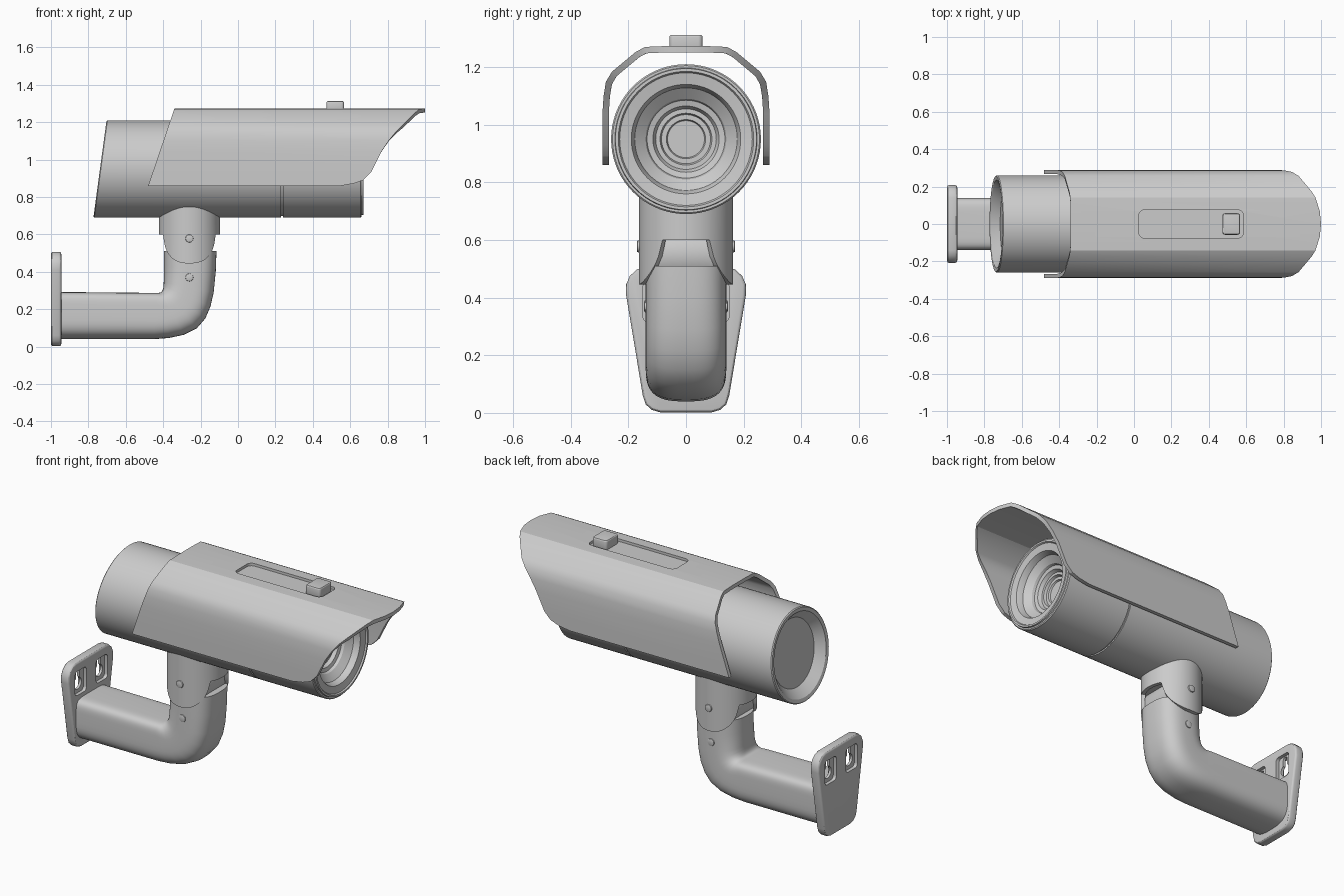
import bpy, bmesh
from math import sin, cos, pi, copysign, sqrt

if "Cube" in bpy.data.objects:
    bpy.data.objects.remove(bpy.data.objects["Cube"])


def make(name, verts, faces):
    me = bpy.data.meshes.new(name)
    me.from_pydata(verts, [], faces)
    ob = bpy.data.objects.new(name, me)
    bpy.context.collection.objects.link(ob)
    return ob


def fix_normals(ob):
    bm = bmesh.new()
    bm.from_mesh(ob.data)
    bmesh.ops.recalc_face_normals(bm, faces=bm.faces)
    bm.to_mesh(ob.data)
    bm.free()


def finish(ob, angle=30):
    bpy.ops.object.select_all(action='DESELECT')
    bpy.context.view_layer.objects.active = ob
    ob.select_set(True)
    bpy.ops.object.convert(target='MESH')
    bpy.ops.object.shade_smooth_by_angle(angle=angle * pi / 180)


def loft(name, rings, closed_ends=True):
    n = len(rings[0])
    faces = [(k * n + i, k * n + (i + 1) % n, (k + 1) * n + (i + 1) % n, (k + 1) * n + i)
             for k in range(len(rings) - 1) for i in range(n)]
    if closed_ends:
        faces += [tuple(range(n)), tuple(range((len(rings) - 1) * n, len(rings) * n))]
    ob = make(name, [p for r in rings for p in r], faces)
    fix_normals(ob)
    return ob


def prism(name, pts, axis, a, b):
    put = {'x': lambda u, v, w: (w, u, v), 'y': lambda u, v, w: (u, w, v),
           'z': lambda u, v, w: (u, v, w)}[axis]
    return loft(name, [[put(u, v, w) for u, v in pts] for w in (a, b)])


def rrect(cx, cy, w, h, r, n=5):
    pts = []
    for q, (sx, sy) in enumerate([(1, 1), (-1, 1), (-1, -1), (1, -1)]):
        for i in range(n + 1):
            t = (q + i / n) * pi / 2
            pts.append((cx + sx * (w / 2 - r) + r * cos(t), cy + sy * (h / 2 - r) + r * sin(t)))
    return pts


def circle(cx, cy, r, n=32):
    return [(cx + r * cos(2 * pi * i / n), cy + r * sin(2 * pi * i / n)) for i in range(n)]


def bevel(ob, w, seg=3):
    m = ob.modifiers.new('bevel', 'BEVEL')
    m.width, m.segments, m.limit_method, m.angle_limit = w, seg, 'ANGLE', 0.8


def cut(ob, cutters):
    for c in cutters:
        m = ob.modifiers.new('cut', 'BOOLEAN')
        m.operation, m.object = 'DIFFERENCE', c
        c.hide_render = True


def drop(obs):
    for o in obs:
        bpy.data.objects.remove(o)


# camera body: lathe around x, rear end sheared to a slant
ZC = 0.95
profile = [(-0.69, 0.19), (-0.70, 0.20), (-0.735, 0.235), (-0.738, 0.255), (-0.733, 0.26),
           (0.23, 0.26), (0.23, 0.252), (0.24, 0.252), (0.24, 0.26), (0.655, 0.26),
           (0.66, 0.255), (0.66, 0.247), (0.67, 0.245), (0.67, 0.235), (0.662, 0.23),
           (0.655, 0.19), (0.645, 0.185), (0.62, 0.178), (0.59, 0.14), (0.575, 0.135),
           (0.57, 0.115), (0.55, 0.105), (0.55, 0.09), (0.535, 0.085), (0.535, 0.068),
           (0.525, 0.064)]
N = 72
rings = []
for x, r in profile:
    shear = 0.135 if x < 0 else 0
    rings.append([(x + shear * r * sin(2 * pi * i / N), r * cos(2 * pi * i / N),
                   ZC + r * sin(2 * pi * i / N)) for i in range(N)])
finish(loft('camera_body', rings))

# sun hood: half section (y, z, front x), mirrored, then thickened inwards
half = [(0.29, 0.86, 0.55), (0.29, 0.872, 0.62), (0.29, 0.89, 0.67), (0.29, 0.93, 0.71),
        (0.29, 1.04, 0.765), (0.286, 1.10, 0.805), (0.278, 1.149, 0.845), (0.257, 1.184, 0.88),
        (0.174, 1.253, 0.95), (0.142, 1.27, 0.97), (0.07, 1.273, 0.993)]
section = half + [(0, 1.273, 1.0)] + [(-y, z, x) for y, z, x in reversed(half)]
verts = []
for y, z, x in section:
    verts += [(-0.34 - (1.273 - z) * 0.34, y, z), (x, y, z)]
hood = make('sun_hood', verts, [(2 * i, 2 * i + 2, 2 * i + 3, 2 * i + 1)
                                for i in range(len(section) - 1)])
sol = hood.modifiers.new('thick', 'SOLIDIFY')
sol.thickness, sol.offset, sol.use_even_offset = 0.022, -1, True
slot = [prism('slot_cutter', rrect(0.305, 0, 0.56, 0.15, 0.03), 'z', 1.258, 1.32)]
cut(hood, slot)
finish(hood, 25)
drop(slot)

# slider knob in the hood slot
knob = prism('slider_knob', rrect(0.52, 0, 0.095, 0.115, 0.015), 'z', 1.255, 1.312)
bevel(knob, 0.008)
finish(knob)

# neck socket: tube with two rounded ears hanging at the sides
CX, RS, EAR = -0.26, 0.163, 0.138
NS = 120
outer, lower = [], []
for i in range(NS):
    t = 2 * pi * i / NS
    dx, y = RS * cos(t), RS * sin(t)
    drop_z = 0.155 * (1 - (abs(dx) / EAR) ** 2.6) ** (1 / 2.2) if abs(dx) < EAR else 0
    outer.append((CX + dx, y, 0.80))
    lower.append((CX + dx, y, 0.60 - drop_z))
socket = loft('neck_socket', [outer, lower], False)
sol = socket.modifiers.new('thick', 'SOLIDIFY')
sol.thickness, sol.offset = 0.022, -1
finish(socket)

# plug closing the socket and tilt knuckle between the ears
finish(prism('socket_plug', circle(CX, 0, 0.15, 48), 'z', 0.61, 0.72))
knuckle = prism('tilt_knuckle', circle(CX, 0.55, 0.115, 40), 'y', -0.1, 0.1)
bevel(knuckle, 0.01)
finish(knuckle)

# bracket arm: (inner x, inner z, outer x, outer z, top power, bottom power)
stations = [(-0.96, 0.292, -0.96, 0.04, 6, 3), (-0.43, 0.287, -0.45, 0.04, 6, 3),
            (-0.415, 0.289, -0.37, 0.046, 5, 3), (-0.408, 0.294, -0.29, 0.063, 4, 3),
            (-0.403, 0.302, -0.22, 0.098, 3.5, 3), (-0.40, 0.312, -0.175, 0.15, 3, 3),
            (-0.398, 0.325, -0.147, 0.215, 2.8, 3), (-0.397, 0.345, -0.13, 0.29, 2.6, 2.9),
            (-0.396, 0.43, -0.119, 0.40, 2.4, 2.8), (-0.396, 0.51, -0.115, 0.51, 2.4, 2.8)]
rings = []
for xi, zi, xo, zo, nt, nb in stations:
    ring = []
    for i in range(64):
        c, s = cos(2 * pi * i / 64), sin(2 * pi * i / 64)
        n = nt if s > 0 else nb
        y = 0.14 * copysign(abs(c) ** (2 / n), c)
        k = 0.5 + 0.5 * copysign(abs(s) ** (2 / n), s)
        ring.append((xo + (xi - xo) * k, y, zo + (zi - zo) * k))
    rings.append(ring)
finish(loft('bracket_arm', rings), 35)

# pivot pins and arm screws on both sides
for side, s in (('left', 1), ('right', -1)):
    for label, z, y in (('pivot_pin', 0.578, 0.170), ('arm_screw', 0.37, 0.145)):
        pin = prism(f'{label}_{side}', circle(CX, z, 0.021, 24), 'y', s * 0.09, s * y)
        bevel(pin, 0.004, 2)
        finish(pin)

# wall plate: tapered outline, rounded edges, two keyhole windows
edge = [(0.09, 0.002), (0.12, 0.011), (0.14, 0.03), (0.15, 0.06), (0.208, 0.41),
        (0.208, 0.445), (0.195, 0.475), (0.17, 0.498), (0.14, 0.507)]
plate = prism('wall_plate', edge + [(-y, z) for y, z in reversed(edge)], 'x', -1.0, -0.945)
bevel(plate, 0.012)
cutters = []
for s in (1, -1):
    cy = s * 0.097
    window = rrect(cy, 0.385, 0.105, 0.14, 0.02)
    cutters += [prism('front_window_cutter', window, 'x', -0.965, -0.9),
                prism('back_window_cutter', window, 'x', -1.1, -0.98),
                prism('keyhole_round_cutter', circle(cy, 0.37, 0.034, 24), 'x', -1.05, -0.91),
                prism('keyhole_slot_cutter', rrect(cy, 0.41, 0.033, 0.08, 0.015), 'x', -1.06, -0.92)]
cut(plate, cutters)
finish(plate)
drop(cutters)
